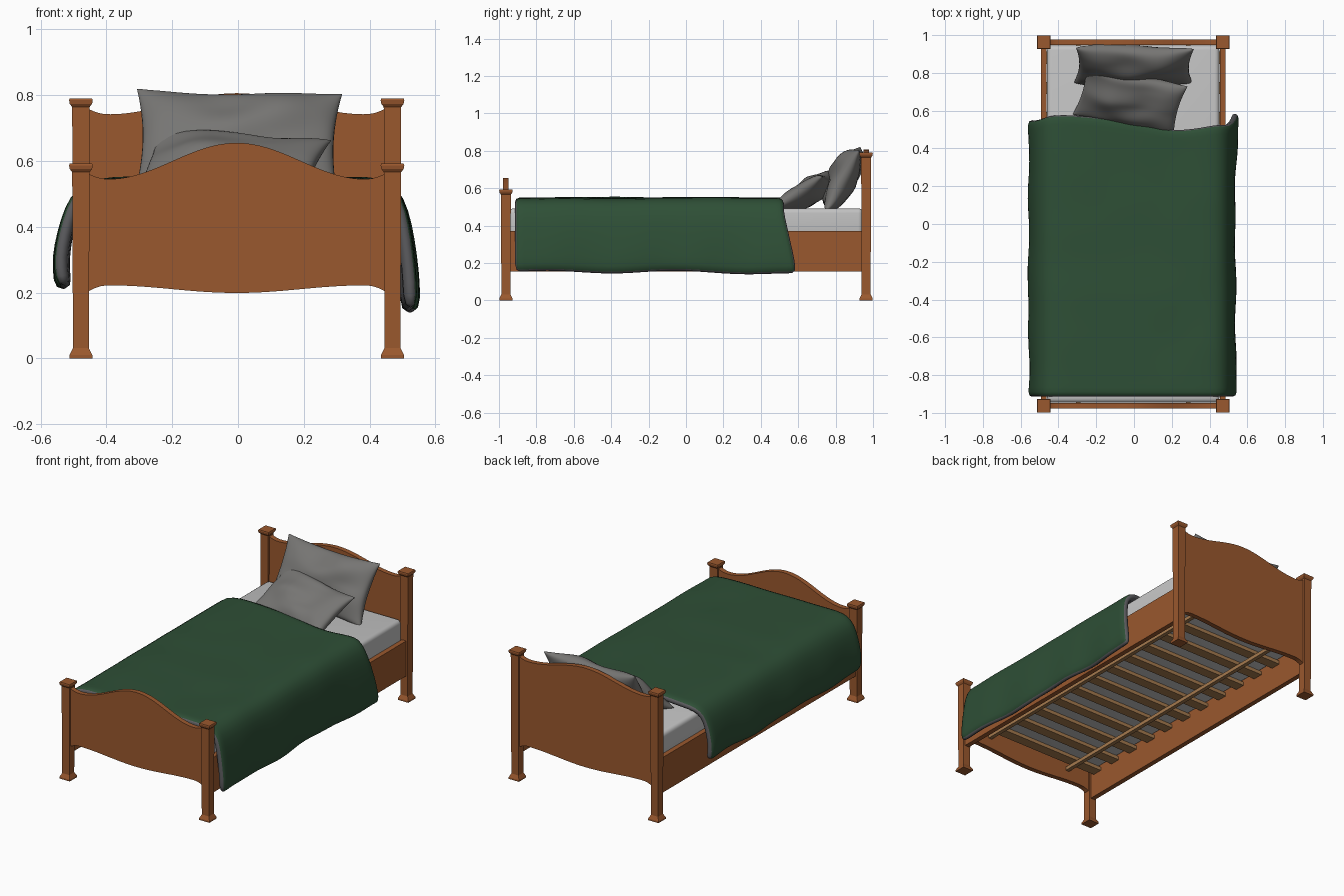
import bpy, bmesh, math
from mathutils import Matrix, Vector, noise

if "Cube" in bpy.data.objects:
    bpy.data.objects.remove(bpy.data.objects["Cube"])

CX = -0.004  # bed frame centre in x


def srgb(*c):
    return [((v / 255 + 0.055) / 1.055) ** 2.4 for v in c] + [1.0]


def material(name, *c):
    m = bpy.data.materials.new(name)
    m.diffuse_color = srgb(*c)
    m.use_nodes = True
    m.node_tree.nodes["Principled BSDF"].inputs["Base Color"].default_value = m.diffuse_color
    return m


WOOD = material("orange_wood", 154, 88, 46)
SLAT = material("pale_slat_wood", 165, 122, 78)
SHEET = material("white_sheet", 196, 196, 196)
PILLOW = material("grey_pillow", 118, 117, 115)
GREEN = material("green_blanket", 46, 79, 54)
LINING = material("grey_lining", 92, 92, 95)


def finish(name, bm, mats, angle=None):
    me = bpy.data.meshes.new(name)
    bm.to_mesh(me)
    bm.free()
    ob = bpy.data.objects.new(name, me)
    bpy.context.collection.objects.link(ob)
    for m in mats:
        me.materials.append(m)
    if angle:
        bpy.ops.object.select_all(action='DESELECT')
        ob.select_set(True)
        bpy.context.view_layer.objects.active = ob
        bpy.ops.object.shade_smooth_by_angle(angle=math.radians(angle))
    return ob


def box(name, x, y, z, mat, bevel=0, segs=1):
    bm = bmesh.new()
    bmesh.ops.create_cube(bm, size=1)
    for v in bm.verts:
        v.co = Vector([(a + b) / 2 + c * (b - a) for (a, b), c in zip((x, y, z), v.co)])
    if bevel:
        bmesh.ops.bevel(bm, geom=bm.edges[:], offset=bevel, segments=segs,
                        profile=0.5, affect='EDGES')
    return finish(name, bm, [mat], 35 if segs > 1 else None)


# square posts with flared foot and cap
def post(name, x, y, h):
    rings = [(0, .035), (.010, .035), (.018, .031), (.032, .024), (h - .026, .0265),
             (h - .016, .034), (h - .005, .036), (h, .034)]
    bm = bmesh.new()
    loops = [[bm.verts.new((x + sx * r, y + sy * r, z))
              for sx, sy in ((-1, -1), (1, -1), (1, 1), (-1, 1))] for z, r in rings]
    for a, b in zip(loops, loops[1:]):
        for i in range(4):
            j = (i + 1) % 4
            bm.faces.new((a[i], a[j], b[j], b[i]))
    bm.faces.new(loops[0][::-1])
    bm.faces.new(loops[-1])
    finish(name, bm, [WOOD])


# wavy end boards
def board(name, y, low, peak, rise):
    bm = bmesh.new()
    n, half, dip = 60, 0.46, 0.39
    rows = []
    for i in range(n + 1):
        x = -half + 2 * half * i / n
        a = abs(x)
        if a < dip:
            k = 0.5 + 0.5 * math.cos(math.pi * a / dip)
            top, bot = low + (peak - low) * k, 0.222 - 0.023 * k
        else:
            t = ((a - dip) / (half - dip)) ** 2
            top, bot = low + rise * t, 0.222 - 0.024 * t
        rows.append([bm.verts.new((CX + x, y + dy, z)) for dy, z in
                     ((-.015, bot), (.015, bot), (.015, top), (-.015, top))])
    for a, b in zip(rows, rows[1:]):
        for i in range(4):
            j = (i + 1) % 4
            bm.faces.new((a[i], a[j], b[j], b[i]))
    bm.faces.new(rows[0])
    bm.faces.new(rows[-1])
    bmesh.ops.recalc_face_normals(bm, faces=bm.faces[:])
    finish(name, bm, [WOOD], 35)


board("footboard", -0.963, 0.545, 0.655, 0.022)
board("headboard", 0.963, 0.742, 0.806, 0.022)
for s, side in ((-1, "left"), (1, "right")):
    post("foot_post_" + side, CX + s * 0.4735, -0.963, 0.592)
    post("head_post_" + side, CX + s * 0.4735, 0.963, 0.79)
    xs = sorted((CX + s * 0.458, CX + s * 0.488))
    box("side_rail_" + side, xs, (-0.96, 0.96), (0.155, 0.37), WOOD)
    bx = CX + s * 0.29
    box("slat_beam_" + side, (bx - .012, bx + .012), (-.948, .948), (.278, .30), SLAT)

# slats and mattress
N = 12
for i in range(N):
    y = -0.88 + 1.76 * i / (N - 1)
    box("slat_%02d" % (i + 1), (CX - .458, CX + .458), (y - .032, y + .032), (.30, .322), SLAT)
box("mattress", (CX - .456, CX + .456), (-.946, .946), (.322, .492), SHEET, 0.025, 4)


# blanket: cross-section points (x, z, y of head edge) swept along the bed
SECTION = [(-.548, .212, .555), (-.562, .27, .55), (-.556, .34, .55), (-.538, .42, .55),
           (-.512, .49, .555), (-.465, .537, .572), (-.39, .55, .582), (-.25, .551, .572),
           (-.10, .551, .556), (.03, .55, .535), (.14, .55, .508), (.22, .55, .497),
           (.31, .55, .503), (.40, .548, .52), (.46, .537, .528), (.503, .49, .522),
           (.522, .41, .54), (.532, .32, .56), (.537, .23, .58), (.537, .148, .592)]
ROWS = 30
bm = bmesh.new()
grid = []
for r in range(ROWS + 1):
    t = r / ROWS
    line = []
    for x, z, yh in SECTION:
        y = -0.915 + (yh + 0.915) * t
        hang = max(0.0, min(1.0, (0.53 - z) / 0.35))
        s = 1 if x > 0 else -1
        w = noise.noise(Vector((x * 5, y * 4, z * 5)))
        dx = s * hang * (0.009 * w + 0.004 * math.sin(y * 17 + s))
        if s > 0:
            dx += hang * (0.028 * t ** 8 + 0.012 * (1 - t) ** 10)
        dz = 0.006 * w * (1 - hang) + hang * 0.008 * math.sin(y * 9 + s * 2)
        if s > 0:
            dz -= hang * 0.014 * t ** 6
        line.append(bm.verts.new((x + dx, y, z + dz)))
    grid.append(line)
for a, b in zip(grid, grid[1:]):
    for i in range(len(SECTION) - 1):
        bm.faces.new((a[i], a[i + 1], b[i + 1], b[i])).smooth = True
blanket = finish("blanket", bm, [GREEN, LINING])
sol = blanket.modifiers.new("thickness", 'SOLIDIFY')
sol.thickness = 0.042
sol.offset = -1
sol.material_offset = 1
sol.material_offset_rim = 1
sub = blanket.modifiers.new("smooth", 'SUBSURF')
sub.levels = sub.render_levels = 1


# pillows: pinched cushions leaning on the headboard
def pillow(name, loc, w, h, thick, tilt, yaw, roll, seed):
    bm = bmesh.new()
    n = 32
    for side in (1, -1):
        g = []
        for j in range(n + 1):
            v = math.sin(math.pi * (j / n - 0.5))
            row = []
            for i in range(n + 1):
                u = math.sin(math.pi * (i / n - 0.5))
                x = w * u * (1 - 0.07 * (1 - v * v))
                y = h * v * (1 - 0.09 * (1 - u * u))
                puff = ((1 - u * u) * (1 - v * v)) ** 0.42
                k = noise.noise(Vector((u * 1.6 + seed, v * 1.6, side * 2.0)))
                z = side * thick * puff * (1 + 0.22 * k)
                wave = 0.02 * noise.noise(Vector((u * 1.3, v * 1.3, seed)))
                row.append(bm.verts.new((x, y, z + wave)))
            g.append(row)
        for a, b in zip(g, g[1:]):
            for i in range(n):
                q = (a[i], a[i + 1], b[i + 1], b[i])
                bm.faces.new(q if side > 0 else q[::-1]).smooth = True
    bmesh.ops.remove_doubles(bm, verts=bm.verts[:], dist=0.0004)
    rot = (Matrix.Rotation(math.radians(yaw), 4, 'Z') @
           Matrix.Rotation(math.radians(tilt), 4, 'X') @
           Matrix.Rotation(math.radians(roll), 4, 'Z'))
    bm.transform(Matrix.Translation(loc) @ rot)
    finish(name, bm, [PILLOW])


pillow("back_pillow", (0.0, 0.838, 0.65), 0.312, 0.185, 0.08, 62, 1, -2, 3.7)
pillow("front_pillow", (-0.02, 0.655, 0.578), 0.275, 0.17, 0.068, 33, -10, -4, 9.2)
